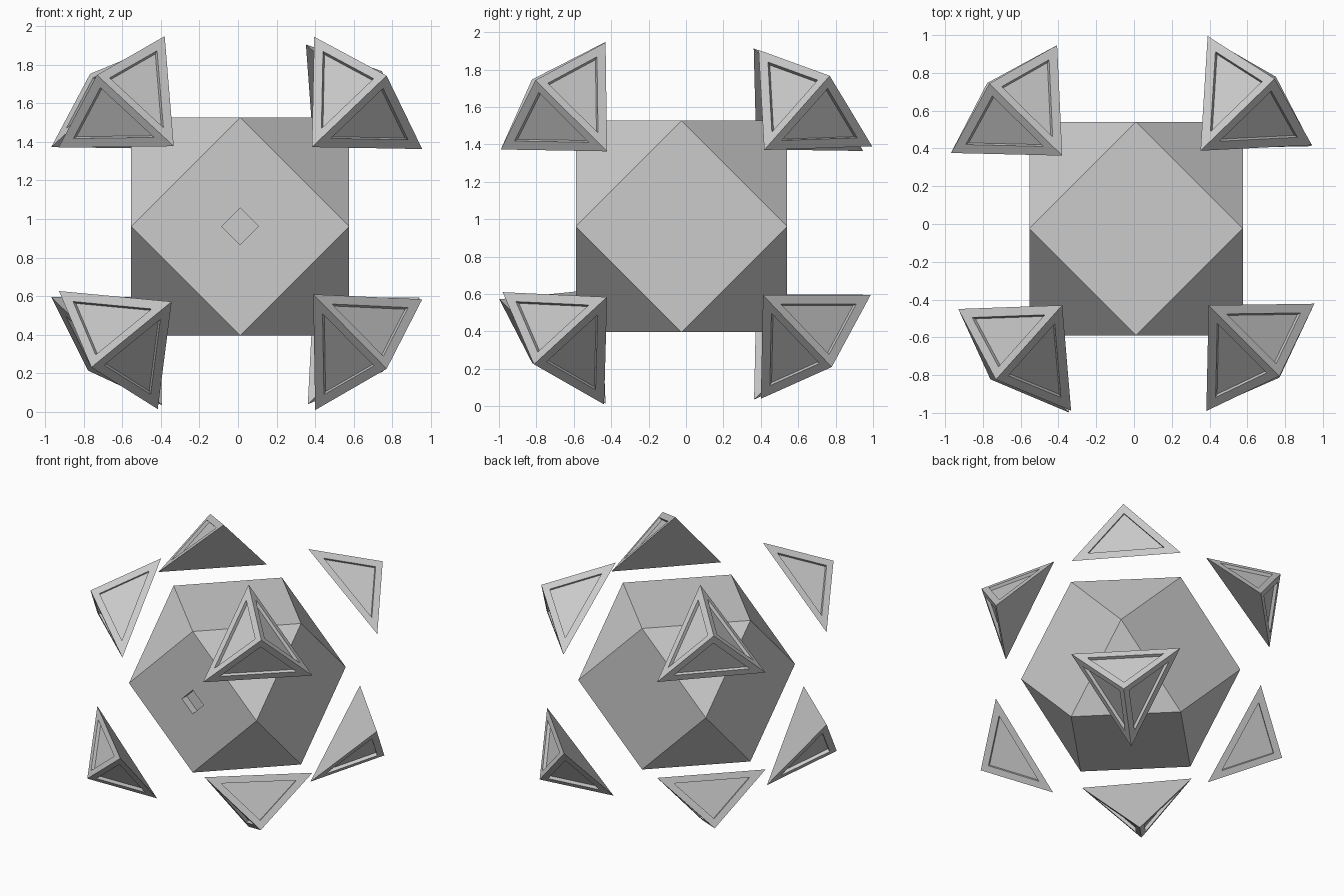
import bpy, bmesh, math
from itertools import product
from mathutils import Vector

if "Cube" in bpy.data.objects:
    bpy.data.objects.remove(bpy.data.objects["Cube"])

CORE_CENTER = Vector((0.011, -0.024, 0.962))
CORE_HALF = 0.565
TETRA_HEIGHT = 0.327
FRAME_WIDTH = 0.05
PANEL_DEPTH = 0.025


def finish(bm, name):
    mesh = bpy.data.meshes.new(name)
    bm.to_mesh(mesh)
    bm.free()
    obj = bpy.data.objects.new(name, mesh)
    bpy.context.collection.objects.link(obj)
    return obj


def recess(bm, faces, width, depth):
    # Flat border first, then push the inner faces straight in
    bmesh.ops.inset_individual(bm, faces=faces, thickness=width, use_even_offset=True)
    for f in faces:
        f.normal_update()
        n = f.normal.copy()
        new = bmesh.ops.extrude_discrete_faces(bm, faces=[f])["faces"]
        bmesh.ops.translate(bm, verts=new[0].verts[:], vec=-n * depth)


# Central cuboctahedron: hull of the cube's edge midpoints
bm = bmesh.new()
for p in product((-1, 0, 1), repeat=3):
    if p.count(0) == 1:
        bm.verts.new(CORE_CENTER + Vector(p) * CORE_HALF)
bmesh.ops.convex_hull(bm, input=bm.verts[:])
bmesh.ops.dissolve_limit(bm, angle_limit=math.radians(1),
                         verts=bm.verts[:], edges=bm.edges[:])
bmesh.ops.recalc_face_normals(bm, faces=bm.faces[:])
bm.normal_update()
# Small square socket in the front face
front = [f for f in bm.faces if f.normal.y < -0.99]
recess(bm, front, 0.332, 0.06)
finish(bm, "core")


def corner_piece(name, base):
    # Right-angled pyramid on a base triangle, pointing away from the core
    a, b, c = (Vector(v) for v in base)
    mid = (a + b + c) / 3
    n = (b - a).cross(c - a).normalized()
    if n.dot(mid - CORE_CENTER) < 0:
        n = -n
    bm = bmesh.new()
    va, vb, vc, apex = (bm.verts.new(v) for v in (a, b, c, mid + n * TETRA_HEIGHT))
    bm.faces.new((va, vb, vc))
    sides = [bm.faces.new((p, q, apex)) for p, q in ((va, vb), (vb, vc), (vc, va))]
    bmesh.ops.recalc_face_normals(bm, faces=bm.faces[:])
    bm.normal_update()
    recess(bm, sides, FRAME_WIDTH, PANEL_DEPTH)
    finish(bm, name)


# Slightly tumbled corner pieces, each given by its base triangle
corners = {
    "corner_top_front_right": ((0.955, -0.422, 1.363), (0.383, -0.99, 1.373), (0.395, -0.43, 1.945)),
    "corner_top_front_left": ((-0.931, -0.45, 1.37), (-0.333, -0.988, 1.378), (-0.38, -0.43, 1.948)),
    "corner_top_back_right": ((0.942, 0.418, 1.37), (0.39, 0.995, 1.39), (0.352, 0.388, 1.905)),
    "corner_top_back_left": ((-0.968, 0.376, 1.373), (-0.407, 0.947, 1.365), (-0.38, 0.362, 1.913)),
    "corner_low_front_right": ((0.955, -0.422, 0.584), (0.39, -0.98, 0.61), (0.4, -0.438, 0.01)),
    "corner_low_front_left": ((-0.928, -0.455, 0.627), (-0.344, -0.998, 0.572), (-0.416, -0.43, 0.015)),
    "corner_low_back_right": ((0.942, 0.412, 0.594), (0.39, 0.987, 0.594), (0.362, 0.4, 0.04)),
    "corner_low_back_left": ((-0.969, 0.376, 0.597), (-0.407, 0.947, 0.597), (-0.395, 0.364, 0.036)),
}
for name, base in corners.items():
    corner_piece(name, base)
